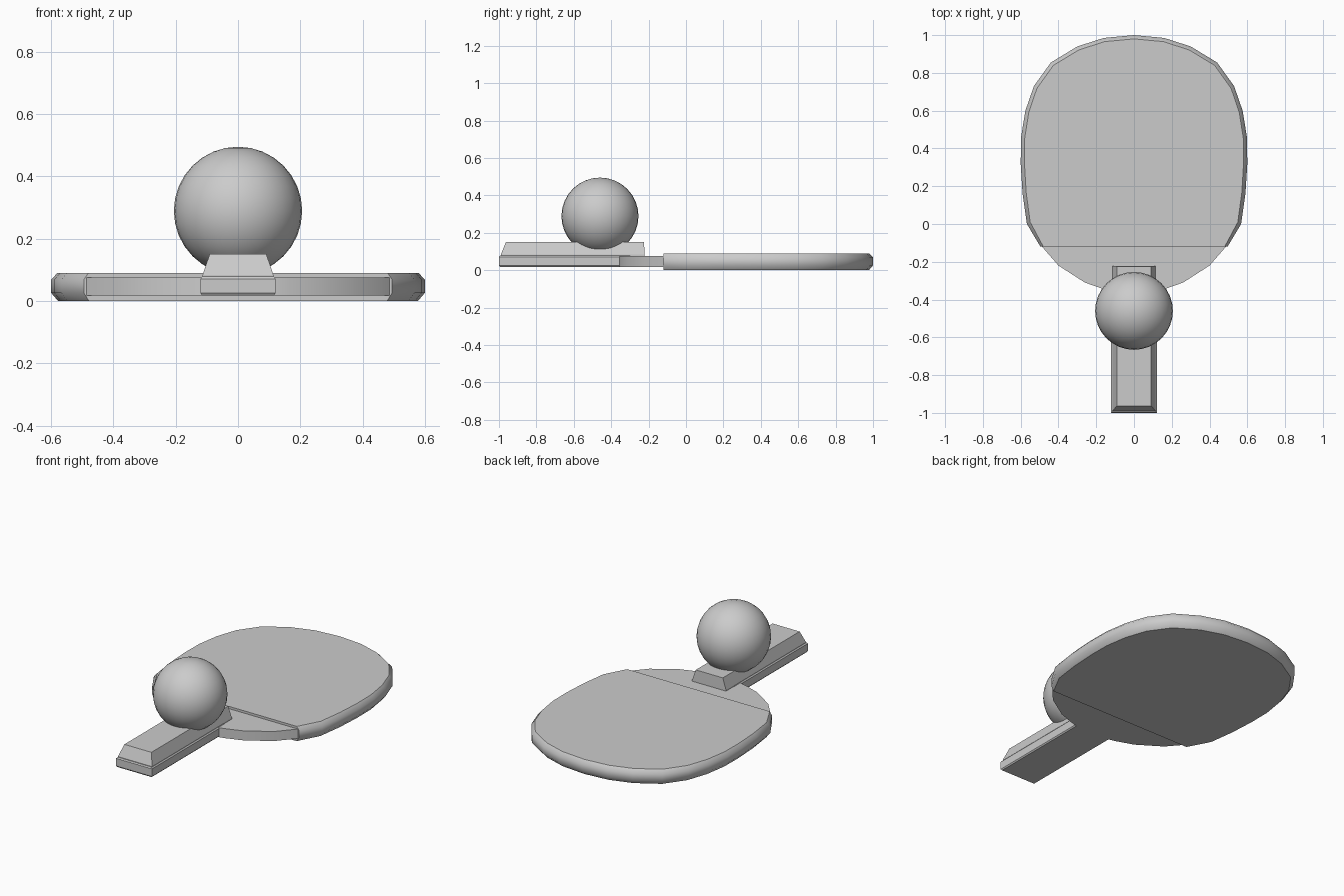
import bpy, bmesh, math

if "Cube" in bpy.data.objects:
    bpy.data.objects.remove(bpy.data.objects["Cube"])

CUT = -0.12  # where the rubber ends and bare wood begins


def loft(name, rings, smooth=True):
    """Skin a stack of equal-length rings and cap both ends."""
    bm = bmesh.new()
    loops = [[bm.verts.new(p) for p in ring] for ring in rings]
    n = len(loops[0])
    for a, b in zip(loops, loops[1:]):
        for i in range(n):
            j = (i + 1) % n
            f = bm.faces.new((a[i], a[j], b[j], b[i]))
            f.smooth = smooth
    bm.faces.new(loops[0])
    bm.faces.new(loops[-1])
    bmesh.ops.recalc_face_normals(bm, faces=bm.faces)
    # keep corners of the outline crisp
    for e in bm.edges:
        if len(e.link_faces) == 2 and e.calc_face_angle() > math.radians(50):
            e.smooth = False
    mesh = bpy.data.meshes.new(name)
    bm.to_mesh(mesh)
    bm.free()
    ob = bpy.data.objects.new(name, mesh)
    bpy.context.collection.objects.link(ob)
    return ob


def mirrored(half):
    """Close a right-hand half outline across x = 0."""
    return half + [(-x, y) for x, y in reversed(half) if x > 0]


def inset(outline, d, cy, keep_y=None):
    """Pull an outline towards (0, cy), leaving the cut line in place."""
    out = []
    for x, y in outline:
        r = math.hypot(x, y - cy)
        k = 1 - d / r
        out.append((x * k, y if y == keep_y else cy + (y - cy) * k))
    return out


def at(outline, z):
    return [(x, y, z) for x, y in outline]


# Rubber-covered hitting surface with a rounded rim
rubber = mirrored([(0, 1.0), (0.16, 0.985), (0.30, 0.94), (0.44, 0.855),
                   (0.53, 0.73), (0.575, 0.60), (0.598, 0.46), (0.60, 0.32),
                   (0.59, 0.16), (0.567, 0.0), (0.495, CUT)])
profile = [(0.022, 0.0), (0.0, 0.026), (0.0, 0.068), (0.02, 0.09)]
loft("rubber_blade", [at(inset(rubber, d, 0.32, CUT), z) for d, z in profile])

# Bare wood throat
throat = mirrored([(0.487, CUT), (0.40, -0.22), (0.26, -0.31),
                   (0.16, -0.345), (0.10, -0.36)])
loft("wood_throat", [at(throat, 0.018), at(throat, 0.076)])


def box_rings(levels):
    return [[(-w, y0, z), (w, y0, z), (w, y1, z), (-w, y1, z)]
            for w, y0, y1, z in levels]


# Handle core with softened edges
loft("handle_core", box_rings([(0.115, -0.995, -0.30, 0.018),
                               (0.121, -1.0, -0.30, 0.025),
                               (0.121, -1.0, -0.30, 0.071),
                               (0.115, -0.995, -0.30, 0.078)]), False)

# Tapered grip on top of the handle
loft("handle_grip", box_rings([(0.114, -0.99, -0.222, 0.076),
                               (0.114, -0.99, -0.222, 0.083),
                               (0.091, -0.963, -0.224, 0.15)]), False)

# Ball resting on the grip
bpy.ops.mesh.primitive_uv_sphere_add(segments=32, ring_count=16, radius=0.206,
                                     location=(0, -0.46, 0.289))
ball = bpy.context.object
ball.name = "ball"
bpy.ops.object.shade_smooth()
